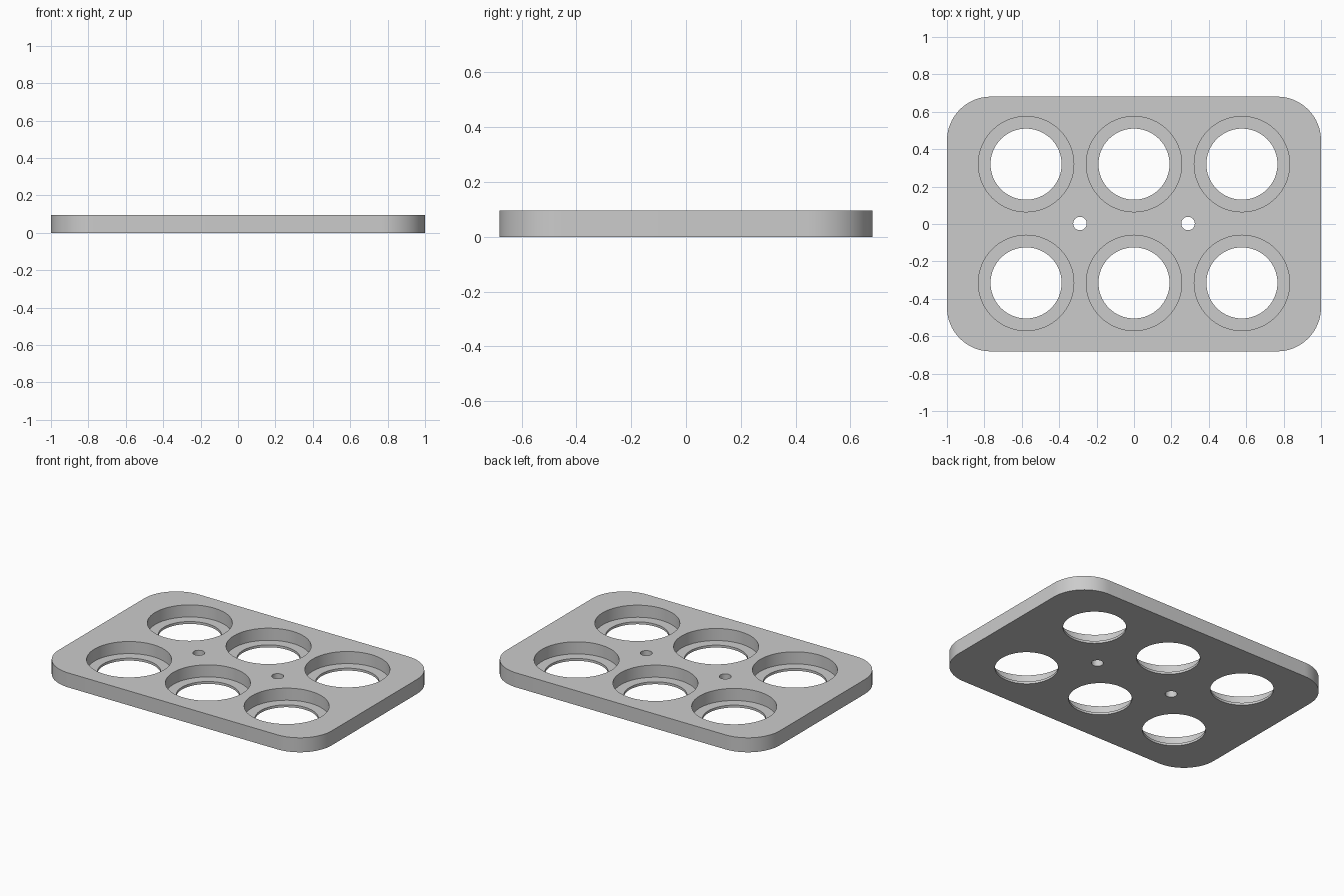
import bpy
import bmesh
from math import cos, sin, pi

cube = bpy.data.objects.get("Cube")
if cube:
    bpy.data.objects.remove(cube, do_unlink=True)

HALF_X, HALF_Y, HEIGHT = 1.0, 0.681, 0.096
CORNER = 0.235
LEDGE_Z = 0.016
HOLE_R, RECESS_R, SCREW_R = 0.19, 0.255, 0.036
MARGIN = 0.05

grey = bpy.data.materials.new("light grey")
grey.use_nodes = True
colour = (0.6, 0.6, 0.6, 1)
grey.diffuse_color = colour
grey.node_tree.nodes["Principled BSDF"].inputs["Base Color"].default_value = colour


def circle(x, y, r, segments):
    return [(x + r * cos(2 * pi * i / segments), y + r * sin(2 * pi * i / segments))
            for i in range(segments)]


def stack(bm, layers):
    """Closed solid through a list of (outline, z) rings, bottom to top."""
    rings = [[bm.verts.new((x, y, z)) for x, y in outline] for outline, z in layers]
    bm.faces.new(rings[0][::-1])
    bm.faces.new(rings[-1])
    for low, high in zip(rings, rings[1:]):
        for i in range(len(low)):
            j = (i + 1) % len(low)
            bm.faces.new((low[i], low[j], high[j], high[i]))


def make_object(name, bm):
    mesh = bpy.data.meshes.new(name)
    bmesh.ops.recalc_face_normals(bm, faces=bm.faces)
    bm.to_mesh(mesh)
    bm.free()
    mesh.materials.append(grey)
    obj = bpy.data.objects.new(name, mesh)
    bpy.context.collection.objects.link(obj)
    return obj


# Rounded rectangular plate
outline = []
for k, (sx, sy) in enumerate([(1, 1), (-1, 1), (-1, -1), (1, -1)]):
    for i in range(17):
        a = (k + i / 16) * pi / 2
        outline.append((sx * (HALF_X - CORNER) + CORNER * cos(a),
                        sy * (HALF_Y - CORNER) + CORNER * sin(a)))
bm = bmesh.new()
stack(bm, [(outline, 0), (outline, HEIGHT)])
plate = make_object("holder_plate", bm)

# Stepped cutters for the six cups, straight ones for the two screw holes
bm = bmesh.new()
for x in (-0.577, 0, 0.577):
    for y in (-0.315, 0.32):
        hole = circle(x, y, HOLE_R, 64)
        recess = circle(x, y, RECESS_R, 64)
        stack(bm, [(hole, -MARGIN), (hole, LEDGE_Z),
                   (recess, LEDGE_Z), (recess, HEIGHT + MARGIN)])
for x in (-0.289, 0.289):
    screw = circle(x, 0.0025, SCREW_R, 32)
    stack(bm, [(screw, -MARGIN), (screw, HEIGHT + MARGIN)])
cutter = make_object("hole_cutter", bm)
cutter.hide_render = True

# Cut the holes, then drop the cutter
cut = plate.modifiers.new("holes", 'BOOLEAN')
cut.operation = 'DIFFERENCE'
cut.solver = 'EXACT'
cut.object = cutter
bpy.ops.object.select_all(action='DESELECT')
plate.select_set(True)
bpy.context.view_layer.objects.active = plate
bpy.ops.object.modifier_apply(modifier=cut.name)
bpy.data.objects.remove(cutter, do_unlink=True)
bpy.ops.object.shade_smooth_by_angle(angle=pi / 6)
